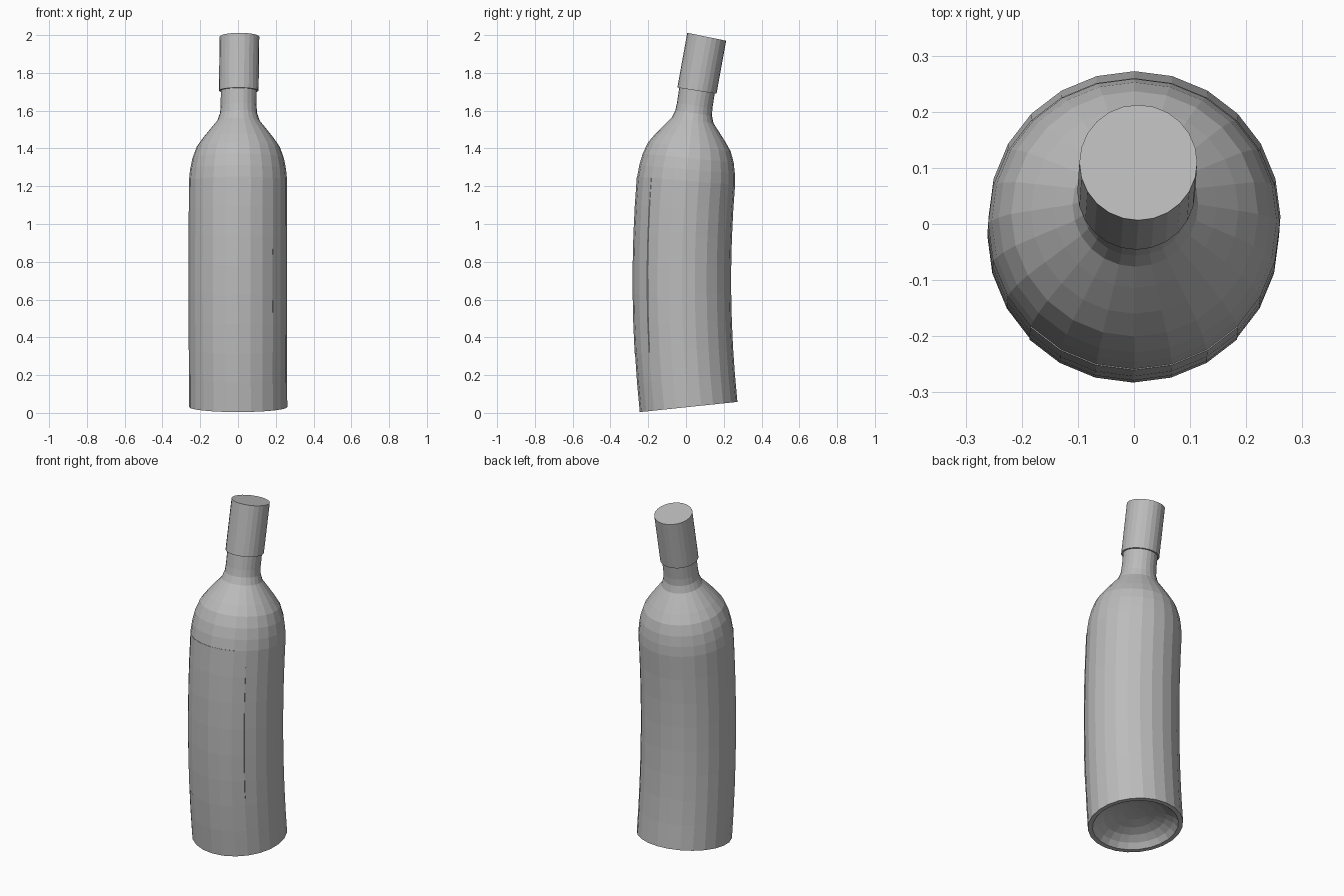
import bpy, bmesh, math

cube = bpy.data.objects.get("Cube")
if cube:
    bpy.data.objects.remove(cube, do_unlink=True)

SIDES = 24
CURVE = 0.155      # bend per unit of height
STRAIGHT = 0.67    # height along the axis where the bottle stands upright

grey = bpy.data.materials.new("plain grey")
grey.use_nodes = True
grey.diffuse_color = (0.5, 0.5, 0.5, 1)
grey.node_tree.nodes["Principled BSDF"].inputs["Base Color"].default_value = grey.diffuse_color


def bend(x, y, s):
    """Move a point of the upright bottle onto the bent axis."""
    radius = 1 / CURVE
    angle = (s - STRAIGHT) * CURVE
    shift = radius - (radius - y) * math.cos(angle) - 0.021
    height = STRAIGHT + (radius - y) * math.sin(angle) + 0.03
    return x + 0.07 * (shift - y), shift, height


def lathe(name, profile, first=0, count=SIDES):
    """Turn a (radius, height) profile about the bent axis."""
    bm = bmesh.new()
    full = count == SIDES
    rings = []
    for r, s in profile:
        if r == 0:
            rings.append([bm.verts.new(bend(0, 0, s))])
            continue
        angles = [math.tau * (first + i) / SIDES for i in range(count + (not full))]
        rings.append([bm.verts.new(bend(r * math.cos(a), r * math.sin(a), s)) for a in angles])
    for low, high in zip(rings, rings[1:]):
        for i in range(count):
            j = (i + 1) % SIDES if full else i + 1
            corners = [low[i % len(low)], low[j % len(low)], high[j % len(high)], high[i % len(high)]]
            bm.faces.new(list(dict.fromkeys(corners)))
    if not full:
        for side in (0, -1):
            bm.faces.new([ring[side] for ring in rings[:-1]])
    bmesh.ops.recalc_face_normals(bm, faces=bm.faces)
    mesh = bpy.data.meshes.new(name)
    bm.to_mesh(mesh)
    bm.free()
    mesh.materials.append(grey)
    obj = bpy.data.objects.new(name, mesh)
    bpy.context.collection.objects.link(obj)
    return obj


# Glass body: hollowed base, long wall, round shoulder and neck
punt = [(0, 0.08), (0.06, 0.077), (0.12, 0.067), (0.17, 0.052), (0.21, 0.028), (0.235, 0)]
wall = [(0.26, 1.2 * i / 8) for i in range(9)]
shoulder = [(0.254, 1.26), (0.242, 1.32), (0.22, 1.38), (0.185, 1.43), (0.145, 1.48),
            (0.112, 1.52), (0.098, 1.56), (0.095, 1.6), (0.095, 1.72), (0, 1.72)]
lathe("bottle", punt + wall + shoulder)

# Cap sleeve over the neck
lathe("cap", [(0, 1.68), (0.105, 1.68), (0.105, 1.97), (0, 1.97)])

# Thin label wrapped round the front quarter
rows = [0.3 + 0.9 * i / 6 for i in range(7)]
outer = [(0.262, s) for s in rows]
lathe("label", [(0.259, rows[0])] + outer + [(0.259, rows[-1]), (0.259, rows[0])], 15, 6)
